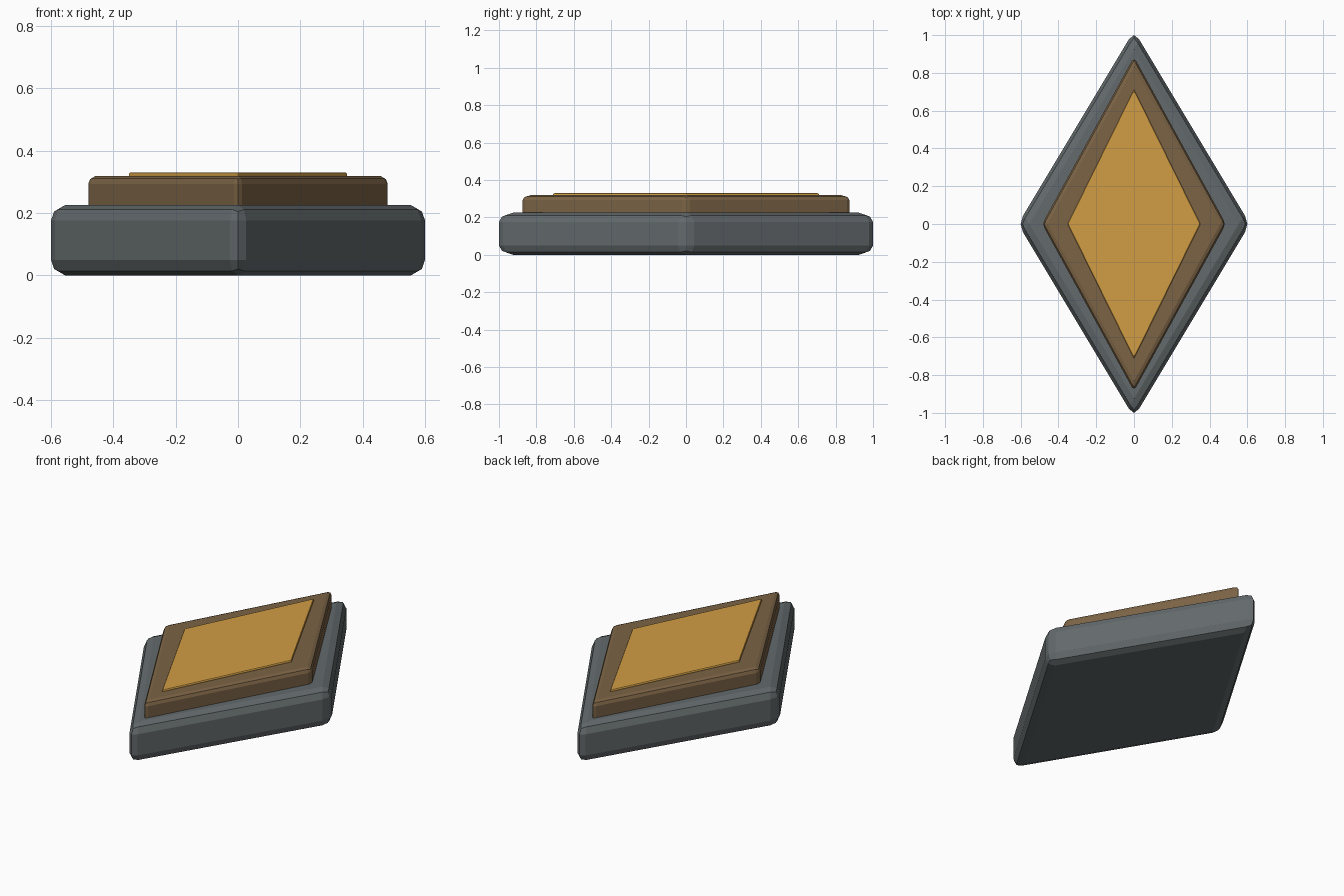
import bpy
import bmesh

default = bpy.data.objects.get("Cube")
if default:
    bpy.data.objects.remove(default, do_unlink=True)


def material(name, color):
    mat = bpy.data.materials.new(name)
    mat.use_nodes = True
    mat.diffuse_color = (*color, 1)
    mat.node_tree.nodes["Principled BSDF"].inputs["Base Color"].default_value = (*color, 1)
    return mat


def diamond(name, half_x, half_y, bottom, top, bevel, mat):
    """Rhombus slab with every edge rounded by a two-step bevel."""
    bm = bmesh.new()
    ring = [bm.verts.new(p) for p in ((half_x, 0, bottom), (0, half_y, bottom),
                                      (-half_x, 0, bottom), (0, -half_y, bottom))]
    base = bm.faces.new(ring)
    raised = bmesh.ops.extrude_face_region(bm, geom=[base], use_keep_orig=True)["geom"]
    for v in raised:
        if isinstance(v, bmesh.types.BMVert):
            v.co.z = top
    bmesh.ops.recalc_face_normals(bm, faces=bm.faces[:])
    bmesh.ops.bevel(bm, geom=bm.edges[:], offset=bevel, offset_type='OFFSET',
                    segments=2, profile=0.5, affect='EDGES')
    # Bring the rounded tips to the intended extents
    sx = half_x / max(v.co.x for v in bm.verts)
    sy = half_y / max(v.co.y for v in bm.verts)
    bmesh.ops.scale(bm, vec=(sx, sy, 1), verts=bm.verts[:])
    mesh = bpy.data.meshes.new(name)
    bm.to_mesh(mesh)
    bm.free()
    mesh.materials.append(mat)
    obj = bpy.data.objects.new(name, mesh)
    bpy.context.collection.objects.link(obj)
    return obj


stone = material("slate grey", (0.125, 0.143, 0.15))
bronze = material("dull bronze", (0.2, 0.126, 0.06))
gold = material("warm gold", (0.64, 0.34, 0.058))

# Stacked tiers, largest at the bottom
diamond("base_slab", 0.6, 1.0, 0, 0.226, 0.05, stone)
diamond("middle_tier", 0.48, 0.873, 0.18, 0.319, 0.025, bronze)
diamond("top_inlay", 0.35, 0.71, 0.3, 0.331, 0.007, gold)
